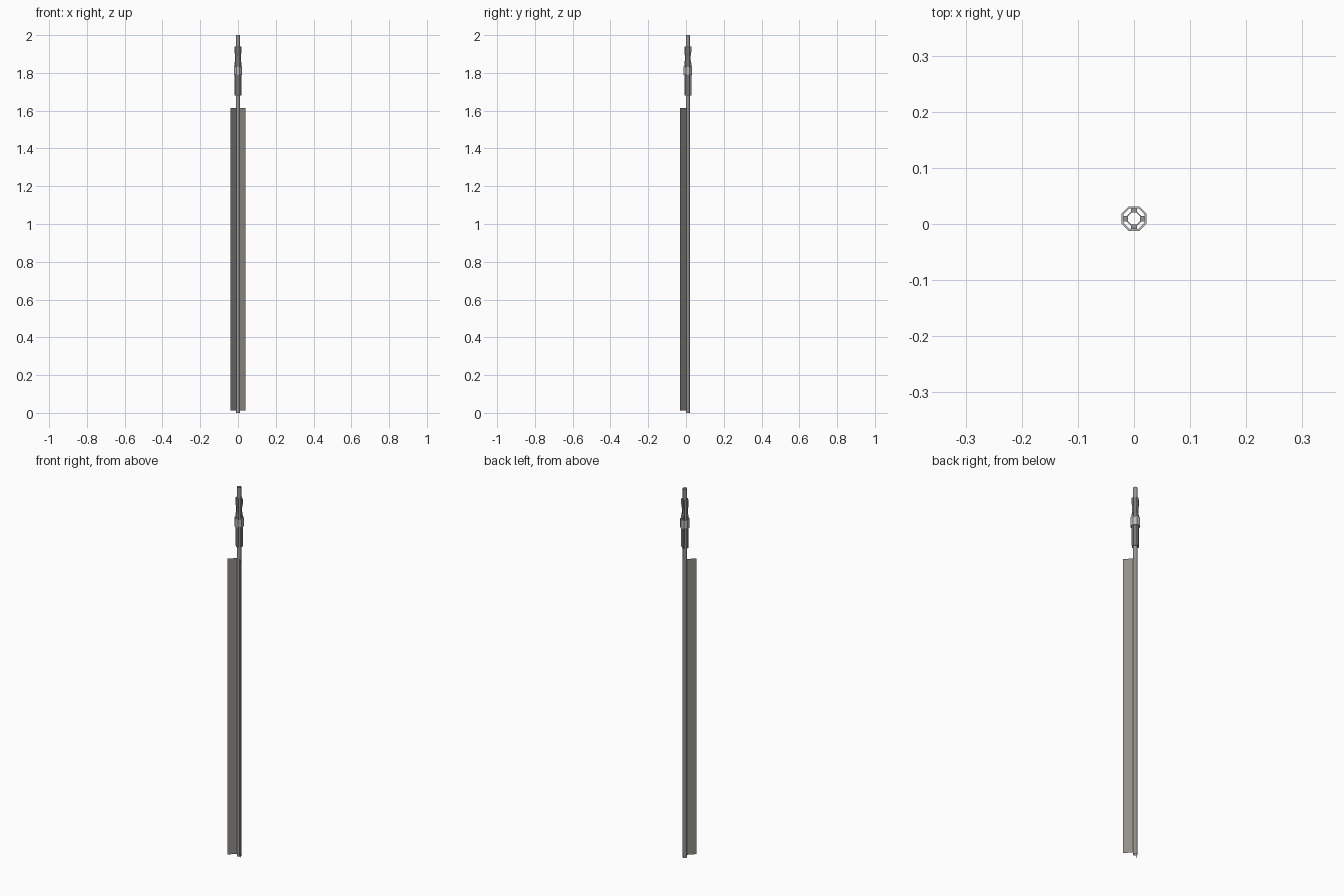
import bpy, bmesh, math
from mathutils import Matrix

if "Cube" in bpy.data.objects:
    bpy.data.objects.remove(bpy.data.objects["Cube"])

CY = 0.0095                     # pole axis sits slightly behind the origin


def material(name, rgb):
    m = bpy.data.materials.new(name)
    m.diffuse_color = (*rgb, 1)
    m.use_nodes = True
    m.node_tree.nodes["Principled BSDF"].inputs["Base Color"].default_value = m.diffuse_color
    return m


lug_metal = material("mid grey metal", (0.31, 0.31, 0.31))
light_metal = material("light grey metal", (0.5, 0.5, 0.5))
sheet_grey = material("warm grey sheet", (0.285, 0.268, 0.245))


def make(name, bm, mat, smooth=False):
    me = bpy.data.meshes.new(name)
    for f in bm.faces:
        f.smooth = smooth
    bm.to_mesh(me)
    bm.free()
    ob = bpy.data.objects.new(name, me)
    ob.location.y = CY
    me.materials.append(mat)
    bpy.context.collection.objects.link(ob)
    return ob


def ring(bm, apothem, z, n=8):
    r = apothem / math.cos(math.pi / n)
    return [bm.verts.new((r * math.cos(2 * math.pi * (k + 0.5) / n),
                          r * math.sin(2 * math.pi * (k + 0.5) / n), z)) for k in range(n)]


def skin(bm, a, b):
    for k in range(len(a)):
        j = (k + 1) % len(a)
        bm.faces.new((a[k], a[j], b[j], b[k]))


def hollow_ring(name, outer, inner, z0, z1, mat):
    bm = bmesh.new()
    loops = [ring(bm, a, z) for a, z in ((outer, z0), (outer, z1), (inner, z1), (inner, z0))]
    for i in range(4):
        skin(bm, loops[i], loops[(i + 1) % 4])
    bmesh.ops.recalc_face_normals(bm, faces=bm.faces)
    make(name, bm, mat)


# Open round pole
bm = bmesh.new()
skin(bm, ring(bm, 0.0105, 0, 16), ring(bm, 0.0105, 2.0, 16))
make("pole", bm, lug_metal, True)

# Octagonal collar, and a slim sleeve hugging the pole under the lugs
hollow_ring("collar", 0.022, 0.0185, 1.788, 1.835, light_metal)
hollow_ring("sleeve", 0.0125, 0.0107, 1.68, 1.94, lug_metal)

# Four waisted lugs around the pole, running through the collar
profile = [(0.0110, 1.68), (0.0185, 1.68), (0.0185, 1.85), (0.0150, 1.868),
           (0.0150, 1.89), (0.0185, 1.908), (0.0185, 1.94), (0.0110, 1.94)]
W = 0.005
for i, side in enumerate(("right", "back", "left", "front")):
    bm = bmesh.new()
    a = [bm.verts.new((x, -W, z)) for x, z in profile]
    b = [bm.verts.new((x, W, z)) for x, z in profile]
    bm.faces.new(a)
    bm.faces.new(b[::-1])
    n = len(profile)
    for k in range(n):
        j = (k + 1) % n
        bm.faces.new((a[j], a[k], b[k], b[j]))
    bm.transform(Matrix.Rotation(i * math.pi / 2, 4, 'Z'))
    bmesh.ops.recalc_face_normals(bm, faces=bm.faces)
    make("lug_" + side, bm, lug_metal)

# Thin sheet wrapped round the back of the pole and spread forward in a V
R = 0.0112
arc = [(R * math.cos(math.radians(t)), R * math.sin(math.radians(t)))
       for t in (-45, -22.5, 0, 22.5, 45, 67.5, 90, 112.5, 135, 157.5, 180, 202.5, 225)]
path = [(0.041, -0.041)] + arc + [(-0.041, -0.041)]
bm = bmesh.new()
low = [bm.verts.new((x, y, 0.012)) for x, y in path]
high = [bm.verts.new((x, y, 1.615)) for x, y in path]
for k in range(len(path) - 1):
    bm.faces.new((low[k], low[k + 1], high[k + 1], high[k]))
ob = make("wrapped_sheet", bm, sheet_grey)
bpy.context.view_layer.objects.active = ob
ob.select_set(True)
bpy.ops.object.shade_smooth_by_angle(angle=math.radians(30))
